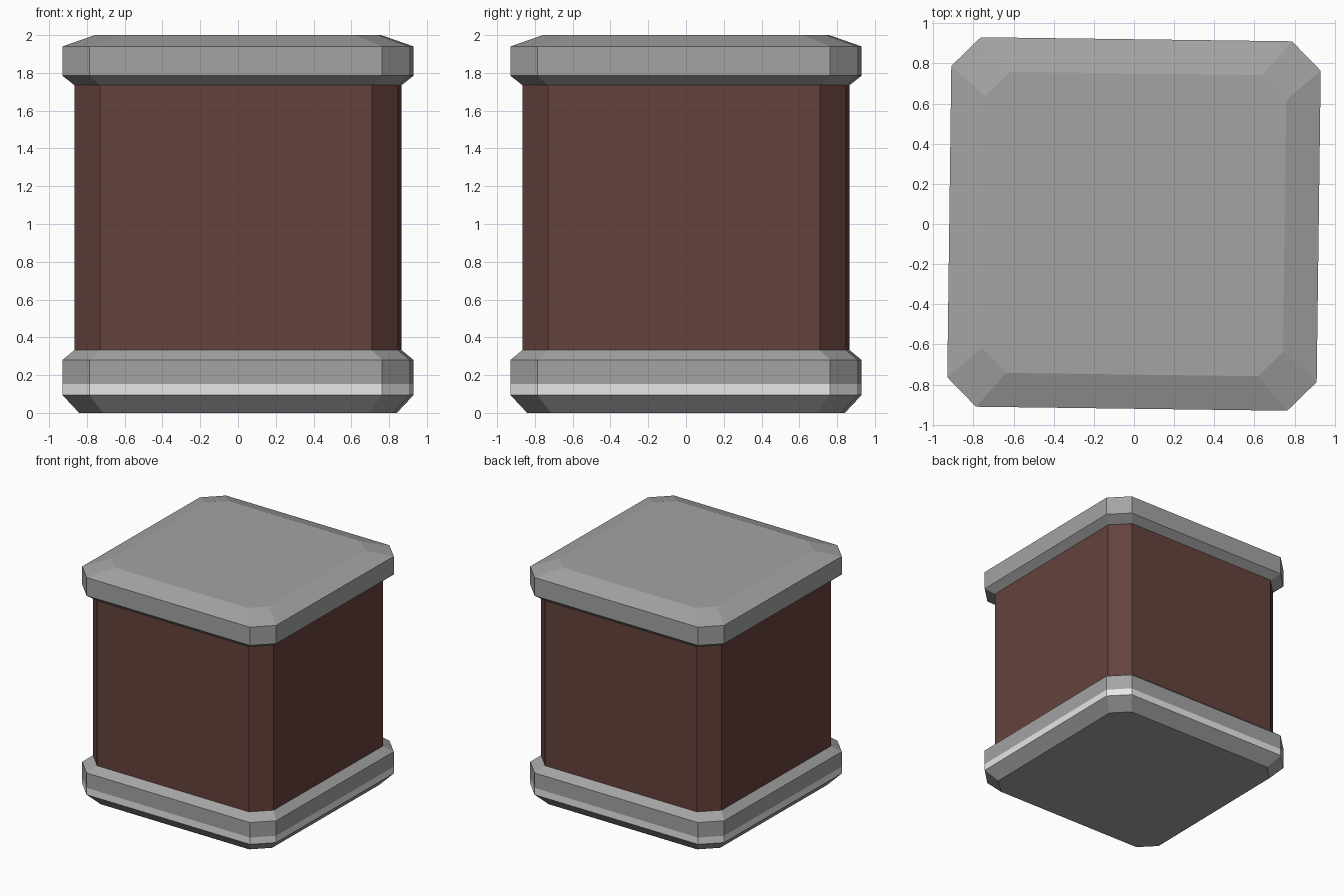
import bpy, bmesh, math

if "Cube" in bpy.data.objects:
    bpy.data.objects.remove(bpy.data.objects["Cube"])


def material(name, rgb):
    m = bpy.data.materials.new(name)
    m.diffuse_color = (*rgb, 1)
    m.use_nodes = True
    m.node_tree.nodes["Principled BSDF"].inputs["Base Color"].default_value = m.diffuse_color
    return m


grey = material("grey metal", (0.37, 0.37, 0.37))
white = material("pale stripe", (0.80, 0.80, 0.80))
brown = material("dark brown", (0.13, 0.054, 0.045))
TWIST = math.radians(-0.74)  # the whole crate is turned very slightly


def ring(bm, w, e, z):
    """Square ring with cut corners: half width w, half length of flat e."""
    verts = []
    for k in range(4):
        a = k * math.pi / 2 + TWIST
        for s in (-e, e):
            verts.append(bm.verts.new((w * math.cos(a) - s * math.sin(a),
                                       w * math.sin(a) + s * math.cos(a), z)))
    return verts


def loft(name, profile, mats, bottom=False, top=False, band=None):
    bm = bmesh.new()
    rings = [ring(bm, *p) for p in profile]
    for i, (lo, hi) in enumerate(zip(rings, rings[1:])):
        for j in range(8):
            n = (j + 1) % 8
            f = bm.faces.new((lo[j], lo[n], hi[n], hi[j]))
            f.material_index = 1 if i == band else 0
    if bottom:
        bm.faces.new(rings[0][::-1])
    if top:
        bm.faces.new(rings[-1])
    me = bpy.data.meshes.new(name)
    bm.to_mesh(me)
    bm.free()
    for m in mats:
        me.materials.append(m)
    ob = bpy.data.objects.new(name, me)
    bpy.context.collection.objects.link(ob)


# Base with pale stripe
loft("base", [(0.832, 0.705, 0), (0.92, 0.775, 0.095), (0.92, 0.775, 0.153),
              (0.92, 0.775, 0.28), (0.857, 0.72, 0.332)],
     [grey, white], bottom=True, band=1)
# Brown body
loft("body", [(0.857, 0.72, 0.332), (0.857, 0.72, 1.735)], [brown])
# Lid with bevelled top
loft("lid", [(0.857, 0.72, 1.735), (0.92, 0.775, 1.785),
             (0.92, 0.775, 1.94), (0.75, 0.627, 2.0)], [grey], top=True)
